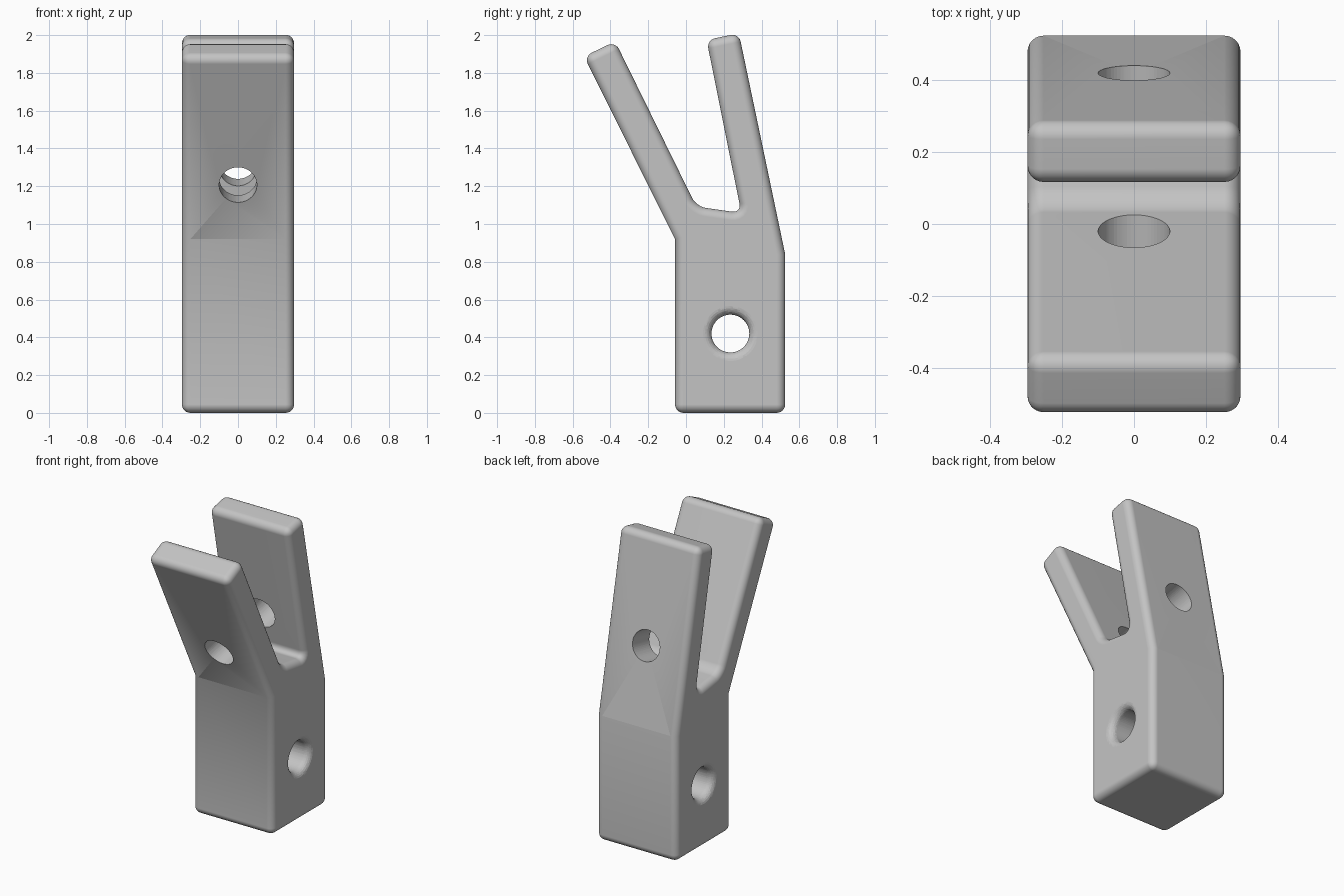
import bpy, bmesh, math
from mathutils import Vector, Matrix

if "Cube" in bpy.data.objects:
    bpy.data.objects.remove(bpy.data.objects["Cube"], do_unlink=True)

HALF_WIDTH = 0.297
ROUND = 0.045

grey = bpy.data.materials.new("light_grey")
grey.use_nodes = True
grey.diffuse_color = (0.55, 0.55, 0.55, 1)
grey.node_tree.nodes["Principled BSDF"].inputs["Base Color"].default_value = (0.55, 0.55, 0.55, 1)


def to_object(bm, name):
    bmesh.ops.recalc_face_normals(bm, faces=bm.faces)
    mesh = bpy.data.meshes.new(name)
    bm.to_mesh(mesh)
    bm.free()
    mesh.materials.append(grey)
    obj = bpy.data.objects.new(name, mesh)
    bpy.context.collection.objects.link(obj)
    return obj


def cross_edges(bm, points):
    """Edges running along x through the given profile points."""
    found = []
    for e in bm.edges:
        a, b = e.verts[0].co, e.verts[1].co
        if abs(a.x - b.x) > HALF_WIDTH:
            if any((a.yz - Vector(p)).length < 0.005 for p in points):
                found.append(e)
    return found


def lathe(name, profile, matrix, steps=64):
    """Solid of revolution around local x from (x, radius) pairs."""
    bm = bmesh.new()
    verts = [bm.verts.new((x, 0, r)) for x, r in profile]
    edges = [bm.edges.new(pair) for pair in zip(verts, verts[1:])]
    bmesh.ops.spin(bm, geom=verts + edges, axis=(1, 0, 0), cent=(0, 0, 0),
                   angle=math.tau, steps=steps)
    bmesh.ops.remove_doubles(bm, verts=bm.verts, dist=1e-5)
    bm.transform(matrix)
    obj = to_object(bm, name)
    obj.hide_render = True
    return obj


# Side profile (y, z): block base, two splayed arms and the notch between them
bottom = [(-0.058, 0), (0.525, 0)]
back_bend, front_bend = (0.525, 0.84), (-0.058, 0.92)
back_tip = [(0.28, 2.01), (0.109, 1.974)]
notch = [(0.293, 1.058), (0.055, 1.092)]
front_tip = [(-0.375, 1.967), (-0.54, 1.887)]
outline = bottom + [back_bend] + back_tip + notch + front_tip + [front_bend]

bm = bmesh.new()
side = bm.faces.new([bm.verts.new((-HALF_WIDTH, y, z)) for y, z in outline])
grown = bmesh.ops.extrude_face_region(bm, geom=[side])["geom"]
bmesh.ops.translate(bm, vec=(2 * HALF_WIDTH, 0, 0),
                    verts=[g for g in grown if isinstance(g, bmesh.types.BMVert)])
bmesh.ops.recalc_face_normals(bm, faces=bm.faces)

# Fillet the notch, then round the rims, tips and base
bmesh.ops.bevel(bm, geom=cross_edges(bm, notch), offset=0.05, segments=6,
                profile=0.5, affect='EDGES')
rims = [e for e in bm.edges if abs(e.verts[0].co.x - e.verts[1].co.x) < 0.01
        and abs(abs(e.verts[0].co.x) - HALF_WIDTH) < 0.001]
bmesh.ops.bevel(bm, geom=rims + cross_edges(bm, bottom + back_tip + front_tip),
                offset=ROUND, segments=6, profile=0.5, affect='EDGES')
for e in cross_edges(bm, [back_bend, front_bend]):
    e.smooth = False
body = to_object(bm, "forked_block")

# Cutter for the crosswise hole, flared at both mouths
flare = [(HALF_WIDTH + 0.05, 0), (HALF_WIDTH + 0.05, 0.1 + ROUND)]
for i in range(7):
    a = i / 6 * math.pi / 2
    flare.append((HALF_WIDTH - ROUND + ROUND * math.cos(a),
                  0.1 + ROUND * (1 - math.sin(a))))
flare += [(-x, r) for x, r in reversed(flare)]
cross_hole = lathe("cross_hole_cutter", flare, Matrix.Translation((0, 0.235, 0.42)))

# Cutter for the straight drilled hole through both arms, square to the back arm
direction = Vector((0, 0.979, 0.204))
turn = direction.to_track_quat('X', 'Z').to_matrix().to_4x4()
arm_hole = lathe("arm_hole_cutter", [(-0.8, 0), (-0.8, 0.1), (0.8, 0.1), (0.8, 0)],
                 Matrix.Translation((0, 0.1, 1.27)) @ turn)

bpy.context.view_layer.objects.active = body
for cutter in (cross_hole, arm_hole):
    cut = body.modifiers.new(cutter.name, 'BOOLEAN')
    cut.operation = 'DIFFERENCE'
    cut.solver = 'EXACT'
    cut.object = cutter
    bpy.ops.object.modifier_apply(modifier=cut.name)
    bpy.data.objects.remove(cutter, do_unlink=True)

# Smooth rounded edges while the flats stay flat
bpy.ops.object.select_all(action='DESELECT')
body.select_set(True)
bpy.ops.object.shade_smooth_by_angle(angle=math.radians(35))
weighted = body.modifiers.new("flat_faces", 'WEIGHTED_NORMAL')
weighted.keep_sharp = True
